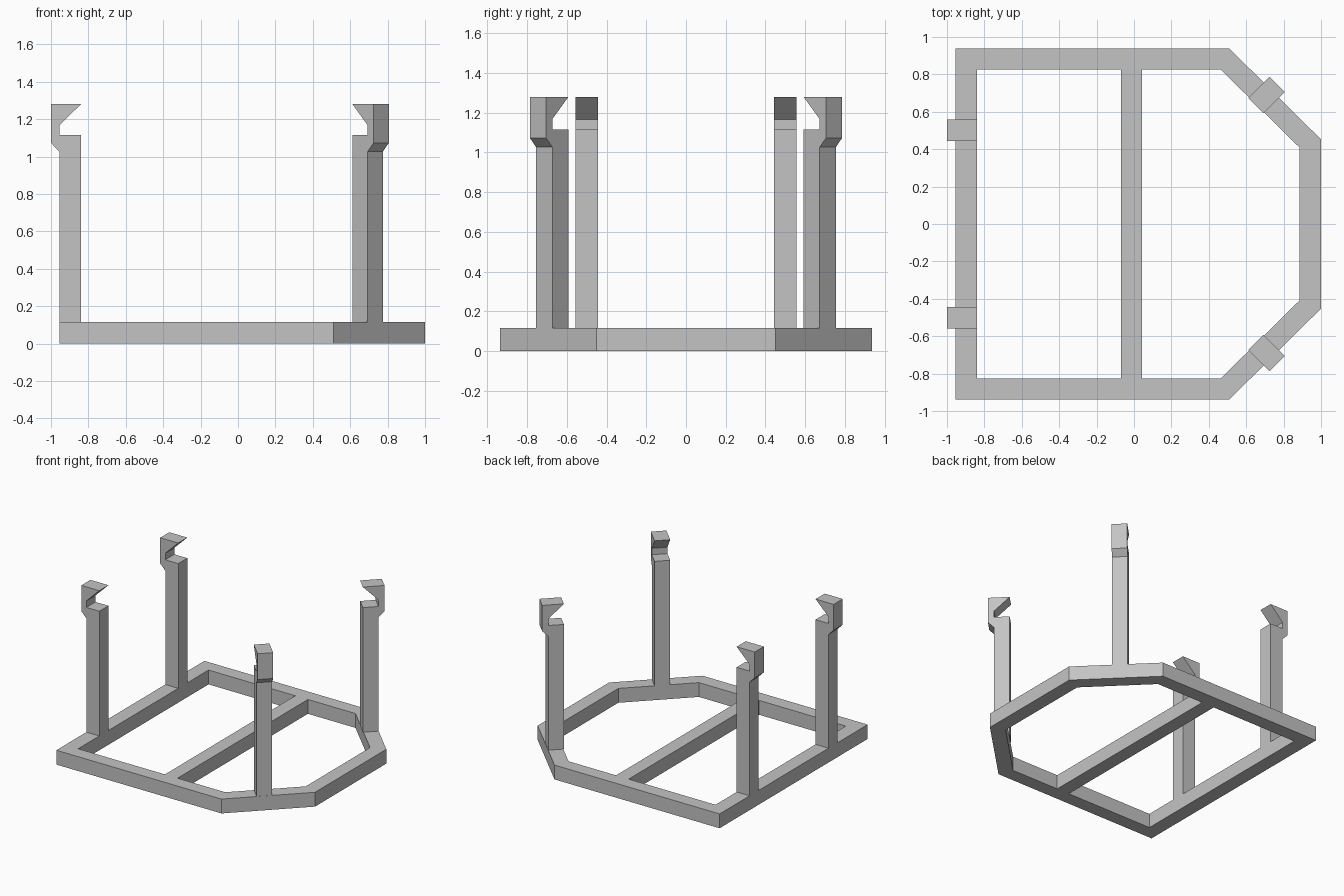
import bpy, bmesh, math
from mathutils import Matrix

cube = bpy.data.objects.get("Cube")
if cube:
    bpy.data.objects.remove(cube, do_unlink=True)

grey = bpy.data.materials.new("plain grey")
grey.use_nodes = True
grey.diffuse_color = (0.55, 0.55, 0.55, 1)
grey.node_tree.nodes["Principled BSDF"].inputs["Base Color"].default_value = grey.diffuse_color

HEIGHT = 0.115   # beam height
WIDTH = 0.115    # post width


def finish(name, bm):
    bmesh.ops.recalc_face_normals(bm, faces=bm.faces)
    mesh = bpy.data.meshes.new(name)
    bm.to_mesh(mesh)
    bm.free()
    mesh.materials.append(grey)
    obj = bpy.data.objects.new(name, mesh)
    bpy.context.collection.objects.link(obj)
    return obj


def extrude(bm, faces, offset):
    result = bmesh.ops.extrude_face_region(bm, geom=faces)
    verts = [g for g in result["geom"] if isinstance(g, bmesh.types.BMVert)]
    bmesh.ops.translate(bm, verts=verts, vec=offset)


def mirrored(half):
    return half + [(x, -y) for x, y in reversed(half)]


# Base frame: mitred ring with two chamfered corners
outer = mirrored([(-0.955, 0.938), (0.51, 0.938), (1.0, 0.452)])
inner = mirrored([(-0.84, 0.826), (0.464, 0.826), (0.886, 0.408)])
bm = bmesh.new()
rings = [[bm.verts.new((x, y, 0)) for x, y in loop] for loop in (outer, inner)]
n = len(outer)
faces = []
for i in range(n):
    j = (i + 1) % n
    faces.append(bm.faces.new((rings[0][i], rings[0][j], rings[1][j], rings[1][i])))
extrude(bm, faces, (0, 0, HEIGHT))
finish("base_frame", bm)

# Cross bar between the two long sides
bm = bmesh.new()
bmesh.ops.create_cube(bm, size=1, matrix=Matrix.Translation((-0.014, 0, HEIGHT / 2))
                      @ Matrix.Diagonal((0.112, 1.652, HEIGHT, 1)))
finish("cross_bar", bm)

# Post side profile: (distance outward from the beam's outer face, height)
PROFILE = [(-0.115, HEIGHT), (-0.115, 1.115), (0, 1.115), (0, 1.167), (-0.115, 1.28),
           (0.045, 1.28), (0.045, 1.073), (0, 1.027), (0, HEIGHT)]


def post(name, angle, reach, along):
    """Hooked post whose outward side faces the given angle."""
    bm = bmesh.new()
    face = bm.faces.new([bm.verts.new((reach + d, along - WIDTH / 2, z)) for d, z in PROFILE])
    extrude(bm, [face], (0, WIDTH, 0))
    bm.transform(Matrix.Rotation(math.radians(angle), 4, "Z"))
    finish(name, bm)


for side, sign in (("back", 1), ("front", -1)):
    post(side + "_right_post", 180, 0.955, -sign * 0.5)
    post(side + "_left_post", sign * 45, 1.024, -sign * 0.014)
